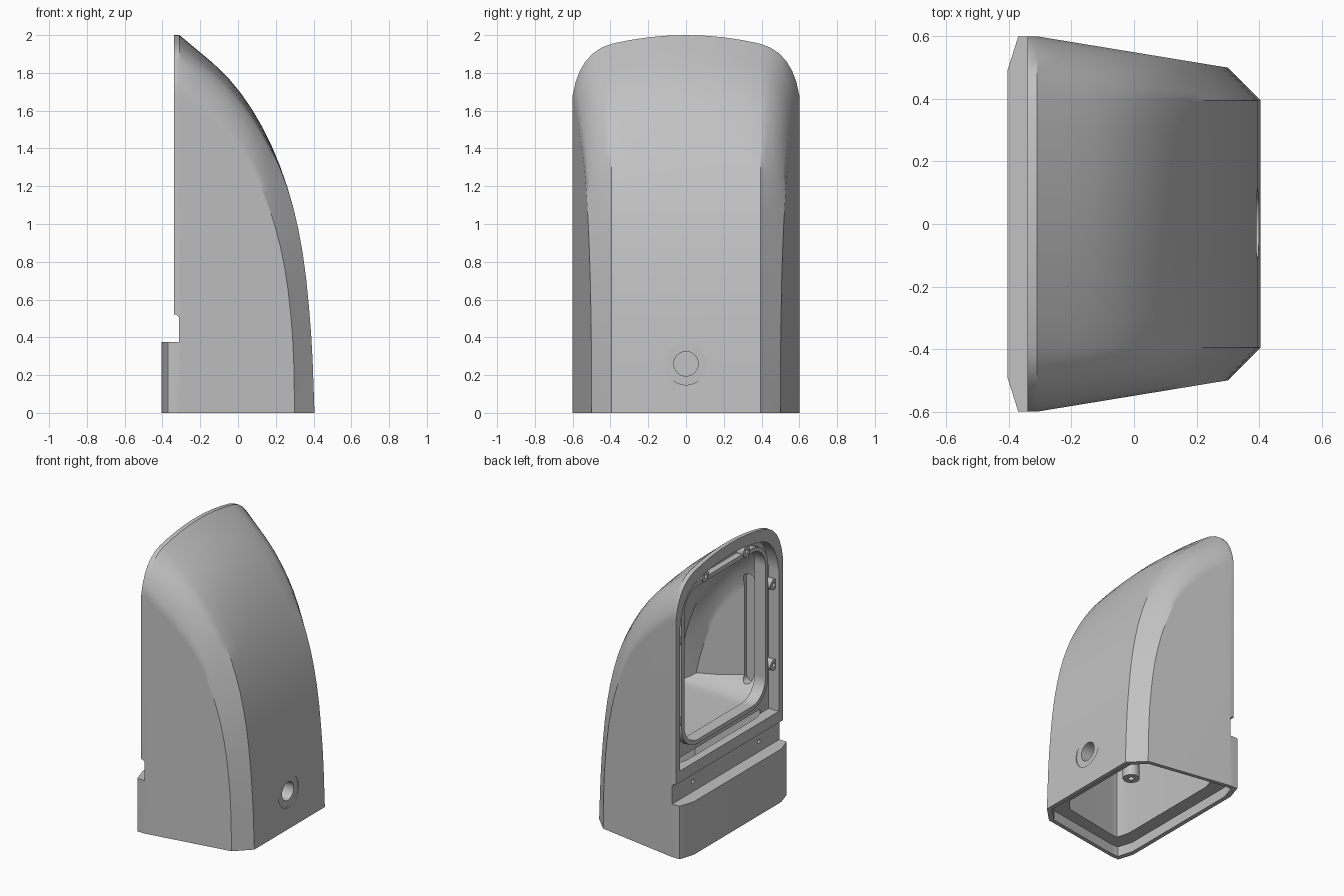
import bpy, bmesh, math
from mathutils import Vector

if "Cube" in bpy.data.objects:
    bpy.data.objects.remove(bpy.data.objects["Cube"])

grey = bpy.data.materials.new("plain grey")
grey.use_nodes = True
grey.diffuse_color = (0.54, 0.54, 0.54, 1)
grey.node_tree.nodes["Principled BSDF"].inputs["Base Color"].default_value = (0.54, 0.54, 0.54, 1)

# Stations from base to top: front centre x, z, side crease x, z, corner roundness
STATIONS = [Vector(s) for s in [
    (.405, 0, .3, 0, 0), (.387, .42, .289, .4, 0), (.342, .85, .247, .77, 0),
    (.26, 1.2, .17, 1.07, .06), (.128, 1.515, .065, 1.3, .42),
    (-.053, 1.775, -.1, 1.5, .6), (-.31, 2, -.31, 1.68, .66)]]


def smooth_stations(steps=3):
    """Spline through the stations."""
    ends = [2 * STATIONS[0] - STATIONS[1]] + STATIONS + [2 * STATIONS[-1] - STATIONS[-2]]
    result = []
    for a, b, c, d in zip(ends, ends[1:], ends[2:], ends[3:]):
        for k in range(steps):
            u = k / steps
            result.append(b + (c - a) * u / 2 + (2 * a - 5 * b + 4 * c - d) * u ** 2 / 2
                          + (3 * b - 3 * c + d - a) * u ** 3 / 2)
    return result + [STATIONS[-1]]


def make_object(name, bm):
    bmesh.ops.recalc_face_normals(bm, faces=bm.faces)
    mesh = bpy.data.meshes.new(name)
    bm.to_mesh(mesh)
    bm.free()
    ob = bpy.data.objects.new(name, mesh)
    bpy.context.scene.collection.objects.link(ob)
    return ob


def side_y(x):
    return .6 - max(0, x + .31) * .164


def rows(d, back):
    """Cross rows of the hood, moved inward by d, ending at x = back."""
    spline = smooth_stations()
    kept = [s for s in spline if s[0] > back + .02]
    before, after = kept[-1], spline[len(kept)]
    kept.append(before.lerp(after, (before[0] - back) / (before[0] - after[0])))
    result = []
    for i, (cx, cz, ax, az, s) in enumerate(kept):
        t = i / (len(spline) - 1)
        drop = d * 1.8 * t
        cx, cz, az, s = cx - d * (1 - t), cz - drop, az - drop, max(0, s)
        if i == len(kept) - 1:
            cx = ax = back
        a = Vector((ax, side_y(ax) - d, az))
        b = Vector((cx, .395 - d * .4, cz - .07 * s))
        k = ((a + b) / 2).lerp(Vector((cx, side_y(cx) - d, b.z)), s)
        half = []
        for j in range(7):
            u = j / 6
            half.append(a * (1 - u) ** 2 + k * 2 * u * (1 - u) + b * u * u)
        for f in (.75, .5, .25):
            half.append(Vector((cx, b.y * f, cz + (b.z - cz) * f * f)))
        mirrored = [Vector((p.x, -p.y, p.z)) for p in reversed(half)]
        result.append(half + [Vector((cx, 0, cz))] + mirrored)
    return result


def hood(name, d, back, rear):
    bm = bmesh.new()
    grid = [[bm.verts.new(p) for p in row] for row in rows(d, back)]
    for low, high in zip(grid, grid[1:]):
        for j in range(len(low) - 1):
            bm.faces.new((low[j], low[j + 1], high[j + 1], high[j]))
    y = side_y(back) - d
    left, right = bm.verts.new((back, y, 0)), bm.verts.new((back, -y, 0))
    bm.faces.new([left] + [r[0] for r in grid])
    bm.faces.new([right] + [r[-1] for r in grid])
    bm.faces.new(grid[0] + [right, left])
    # Straight slab behind the curved hood
    loop = grid[-1] + [right, left]
    if rear < back:
        far = [bm.verts.new((rear, v.co.y, v.co.z)) for v in loop]
        for j in range(len(loop)):
            n = (j + 1) % len(loop)
            bm.faces.new((loop[j], loop[n], far[n], far[j]))
        loop = far
    bm.faces.new(loop)
    return make_object(name, bm)


def prism(name, points, axis, lo, hi):
    def place(p, h):
        return {"x": (h, p[0], p[1]), "y": (p[0], h, p[1]), "z": (p[0], p[1], h)}[axis]
    bm = bmesh.new()
    a = [bm.verts.new(place(p, lo)) for p in points]
    b = [bm.verts.new(place(p, hi)) for p in points]
    bm.faces.new(a)
    bm.faces.new(b)
    for i in range(len(a)):
        n = (i + 1) % len(a)
        bm.faces.new((a[i], a[n], b[n], b[i]))
    return make_object(name, bm)


def rounded(cx, cy, w, h, r, steps=6):
    """Rounded rectangle with half sizes w and h."""
    points = []
    for q, (sx, sy) in enumerate([(1, 1), (-1, 1), (-1, -1), (1, -1)]):
        for k in range(steps + 1):
            ang = math.pi / 2 * (q + k / steps)
            points.append((cx + sx * (w - r) + r * math.cos(ang),
                           cy + sy * (h - r) + r * math.sin(ang)))
    return points


def circle(cx, cy, r, n=24):
    return [(cx + r * math.cos(math.tau * i / n), cy + r * math.sin(math.tau * i / n))
            for i in range(n)]


def footprint(d):
    half = [(-.405, .49), (-.37, .6), (-.31, .6), (.3, .5), (.405, .395)]
    loop = half + [(x, -y) for x, y in reversed(half)]
    return [(x * (1 - d / .405), y * (1 - d / .6)) for x, y in loop]


def combine(target, tool, operation):
    mod = target.modifiers.new("combine", "BOOLEAN")
    mod.operation, mod.solver, mod.object = operation, "EXACT", tool
    graph = bpy.context.evaluated_depsgraph_get()
    mesh = bpy.data.meshes.new_from_object(target.evaluated_get(graph))
    target.modifiers.clear()
    target.data = mesh
    bpy.data.objects.remove(tool)


def add(*args):
    combine(body, prism("addition", *args), "UNION")


def cut(*args):
    combine(body, prism("cutter", *args), "DIFFERENCE")


body = hood("housing", 0, -.31, -.34)

# Rear foot block
add([(-.34, .6), (-.37, .6), (-.405, .49), (-.405, -.49), (-.37, -.6), (-.34, -.6)], "z", 0, .376)
# Rear notch panel
cut([(-.5, .376), (-.312, .376), (-.312, .505), (-.325, .52), (-.5, .52)], "y", -.8, .8)
# Arched rear recess
arch = [(p.y * .925, p.z - .08) for p in rows(0, -.31)[-1]]
cut(arch + [(-.555, .6), (.555, .6)], "x", -.5, -.26)
# Raised rim around the window, and screw bosses
add(rounded(0, 1.265, .485, .575, .18), "x", -.25, -.305)
bosses = [(s * y, z) for s in (1, -1) for y, z in ((.535, .93), (.535, 1.5), (.23, 1.85))]
for y, z in bosses:
    add(circle(y, z, .038, 16), "x", -.25, -.315)
# Inner chamber with rounded floor edges, and window
chamber = hood("chamber", .045, -.22, -.22)
combine(chamber, prism("floor_shape", rounded(0, 1.6, .565, .9, .25), "x", -.6, .6), "INTERSECT")
combine(body, chamber, "DIFFERENCE")
cut(rounded(0, 1.265, .455, .545, .15), "x", -.5, -.18)
# Slots in the chamber walls
for s in (1, -1):
    cut(rounded(-.13, 1.15, .035, .385, .034), "y", s * .46, s * .545)
# Screw holes
for y, z in bosses + [(.37, .45), (-.37, .45)]:
    cut(circle(y, z, .014, 12), "x", -.5, -.285)
# Underside lip and pocket
cut(footprint(.03), "z", -.2, .07)
cut(footprint(.125), "z", -.2, .63)
# Front port with its flat seat
cut(circle(0, .26, .112, 32), "x", .391, .6)
cut(circle(0, .26, .065, 32), "x", .2, .6)
# Post in the underside pocket
add(circle(.15, .15, .055), "z", .08, .66)
cut(circle(.15, .15, .02, 12), "z", 0, .2)

body.data.materials.clear()
body.data.materials.append(grey)
for f in body.data.polygons:
    f.material_index = 0
for ob in bpy.context.selected_objects:
    ob.select_set(False)
body.select_set(True)
bpy.context.view_layer.objects.active = body
bpy.ops.object.shade_smooth_by_angle(angle=math.radians(28))
normals = body.modifiers.new("even shading", "WEIGHTED_NORMAL")
normals.keep_sharp = True
